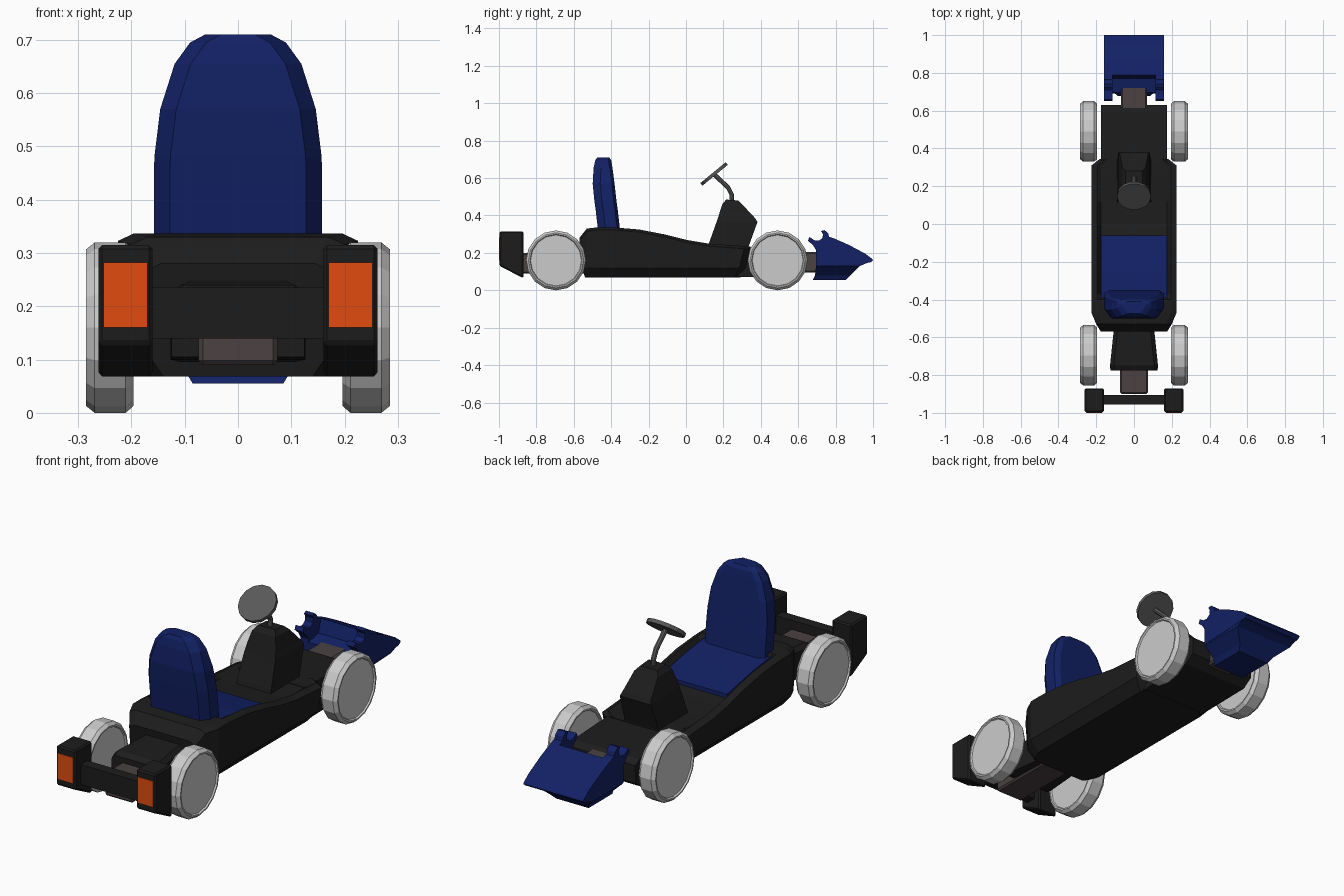
import bpy, bmesh, math
from mathutils import Vector


def material(name, rgb):
    m = bpy.data.materials.new(name)
    m.diffuse_color = (*rgb, 1)
    return m


BLACK = material("black", (0.012, 0.012, 0.012))
BLUE = material("blue", (0.006, 0.015, 0.13))
ORANGE = material("orange", (0.75, 0.07, 0.005))
BROWN = material("brown", (0.07, 0.053, 0.055))
GREY = material("dark_grey", (0.1, 0.1, 0.1))


def loft(name, rings, mat=None, bevel=0):
    """Skin a list of equal-length rings and cap both ends."""
    bm = bmesh.new()
    vs = [[bm.verts.new(p) for p in r] for r in rings]
    n = len(rings[0])
    for a, b in zip(vs, vs[1:]):
        for i in range(n):
            j = (i + 1) % n
            bm.faces.new((a[i], a[j], b[j], b[i]))
    bm.faces.new(vs[0])
    bm.faces.new(vs[-1])
    bmesh.ops.recalc_face_normals(bm, faces=bm.faces[:])
    me = bpy.data.meshes.new(name)
    bm.to_mesh(me)
    bm.free()
    ob = bpy.data.objects.new(name, me)
    bpy.context.collection.objects.link(ob)
    if mat:
        me.materials.append(mat)
    if bevel:
        mod = ob.modifiers.new("bevel", "BEVEL")
        mod.width, mod.segments = bevel, 1
    return ob


def prism(name, yz, x0, x1, mat, bevel=0):
    return loft(name, [[(x, y, z) for y, z in yz] for x in (x0, x1)], mat, bevel)


def mirrored(name, yz, x0, x1, mat, bevel=0):
    for side, s in (("right", 1), ("left", -1)):
        prism(f"{side}_{name}", yz, s * x0, s * x1, mat, bevel)


def rect(y0, y1, z0, z1):
    return [(y0, z0), (y1, z0), (y1, z1), (y0, z1)]


# Tub: y at bottom, y at top, half width, rim height, floor depth below the rim
rings = []
for yb, yt, w, rim, d in [
        (-0.54, -0.57, 0.175, 0.28, 0), (-0.52, -0.53, 0.20, 0.33, 0),
        (-0.47, -0.47, 0.225, 0.337, 0), (-0.40, -0.40, 0.225, 0.337, 0),
        (-0.37, -0.37, 0.225, 0.335, 0.035), (-0.25, -0.25, 0.225, 0.325, 0.035),
        (-0.12, -0.12, 0.225, 0.30, 0.035), (0, 0, 0.225, 0.27, 0.03),
        (0.10, 0.12, 0.225, 0.25, 0.02), (0.26, 0.31, 0.225, 0.236, 0.005),
        (0.29, 0.345, 0.18, 0.233, 0.003)]:
    half = [(w * 0.8, yb, 0.068), (w, yb + (yt - yb) * 0.5, 0.12), (w, yt, rim - 0.014),
            (w - 0.03, yt, rim), (w - 0.05, yt, rim - d)]
    rings.append(half + [(-x, y, z) for x, y, z in reversed(half)])
loft("tub", rings, BLACK)

# Nose floor between the front wheels, and the central chassis beams
prism("nose_floor", [(0.25, 0.07), (0.58, 0.075), (0.63, 0.11), (0.63, 0.195),
                     (0.60, 0.215), (0.25, 0.233)], -0.175, 0.175, BLACK)
prism("front_beam", rect(0.60, 0.80, 0.095, 0.205), -0.07, 0.07, BROWN, 0.008)
prism("rear_beam", rect(-0.90, -0.50, 0.09, 0.20), -0.074, 0.074, BROWN, 0.008)

# Rear engine cover
loft("engine_cover", [[(-w, y, z0), (w, y, z0), (w, y, z1 - 0.02), (w - 0.02, y, z1),
                       (-w + 0.02, y, z1), (-w, y, z1 - 0.02)]
                      for y, w, z0, z1 in [(-0.775, 0.125, 0.105, 0.225),
                                           (-0.75, 0.127, 0.10, 0.24),
                                           (-0.54, 0.105, 0.095, 0.25)]], BLACK)

# Rear bumper with lamp pods
prism("bumper_bar", rect(-0.955, -0.905, 0.14, 0.235), -0.17, 0.17, BLACK)
mirrored("lamp_pod", [(-0.997, 0.13), (-0.87, 0.065), (-0.87, 0.315), (-0.997, 0.315)],
         0.16, 0.262, BLACK, 0.007)
mirrored("lamp", rect(-1.0, -0.985, 0.16, 0.282), 0.17, 0.252, ORANGE)

# Seat cushion and backrest
prism("seat_cushion", [(-0.42, 0.22), (-0.06, 0.22), (-0.06, 0.272), (-0.25, 0.308),
                       (-0.36, 0.322), (-0.42, 0.325)], -0.174, 0.174, BLUE)
rings = []
for z, w, yf, yb in [(0.30, 0.158, -0.35, -0.468), (0.43, 0.158, -0.365, -0.483),
                     (0.48, 0.157, -0.372, -0.49), (0.57, 0.146, -0.382, -0.499),
                     (0.655, 0.119, -0.393, -0.494), (0.695, 0.09, -0.40, -0.485),
                     (0.71, 0.062, -0.41, -0.475)]:
    half = [(w - 0.025, yf), (w, yf - 0.015), (w, yb + 0.04), (w - 0.03, yb)]
    rings.append([(x, y, z) for x, y in half] + [(-x, y, z) for x, y in reversed(half)])
loft("seat_back", rings, BLUE)

# Steering pedestal: the slices run from its base to its crown
loft("steering_pedestal", [[(-w, yb, zb), (w, yb, zb), (w, yf, zf), (-w, yf, zf)]
                           for w, yb, zb, yf, zf in [
                               (0.092, 0.11, 0.20, 0.33, 0.20), (0.09, 0.122, 0.25, 0.335, 0.235),
                               (0.082, 0.165, 0.37, 0.382, 0.365), (0.075, 0.178, 0.41, 0.37, 0.385),
                               (0.062, 0.195, 0.462, 0.30, 0.46), (0.045, 0.215, 0.485, 0.28, 0.48)]],
     BLACK)

# Steering rod: a round tube along a bent path
path = [Vector((0, y, z)) for y, z in [(0.243, 0.46), (0.245, 0.51), (0.225, 0.55), (0.15, 0.62)]]
rings = []
for i, p in enumerate(path):
    t = (path[min(i + 1, 3)] - path[max(i - 1, 0)]).normalized()
    side = Vector((1, 0, 0))
    up = t.cross(side)
    rings.append([p + 0.012 * (math.cos(a) * side + math.sin(a) * up)
                  for a in (k * math.tau / 8 for k in range(8))])
loft("steering_rod", rings, GREY)

# Steering wheel: tilted flat disc
axis = Vector((0, -0.635, 0.772))
up = Vector((0, 0.772, 0.635))
centre = Vector((0, 0.15, 0.622))
loft("steering_wheel", [[centre + axis * h + 0.09 * (math.cos(a) * Vector((1, 0, 0)) + math.sin(a) * up)
                         for a in (k * math.tau / 14 for k in range(14))]
                        for h in (-0.009, 0.009)], GREY)

# Wheels: sixteen-sided lathe with chamfered tread and recessed hub faces
profile = [(0.203, 0.136), (0.196, 0.14), (0.196, 0.147), (0.211, 0.16), (0.269, 0.16),
           (0.285, 0.147), (0.285, 0.14), (0.278, 0.136)]
for end, yc in (("front", 0.49), ("rear", -0.695)):
    for side, s in (("right", 1), ("left", -1)):
        loft(f"{end}_{side}_wheel",
             [[(s * x, yc + r * math.cos(k * math.tau / 16), 0.16 + r * math.sin(k * math.tau / 16))
               for k in range(16)] for x, r in profile])

# Front fairing: hooked cheeks, a middle slab cut back behind, and a tapered keel
wedge = [(0.79, 0.278), (0.87, 0.243), (0.96, 0.195), (0.995, 0.168), (1.0, 0.16),
         (0.985, 0.148), (0.85, 0.14), (0.695, 0.135)]
hook = [(0.695, 0.215), (0.68, 0.24), (0.652, 0.265), (0.66, 0.285), (0.685, 0.268),
        (0.71, 0.265), (0.73, 0.28), (0.732, 0.30), (0.722, 0.317), (0.74, 0.322),
        (0.76, 0.305), (0.765, 0.286)]
mirrored("fairing_cheek", wedge + hook, 0.115, 0.158, BLUE)
prism("fairing_slab", wedge + [(0.695, 0.20), (0.77, 0.215)], -0.115, 0.115, BLUE)
loft("fairing_keel", [[(-w, y0, z), (w, y0, z), (w, y1, z), (-w, y1, z)]
                      for z, w, y0, y1 in [(0.145, 0.157, 0.695, 0.965), (0.13, 0.155, 0.695, 0.93),
                                           (0.08, 0.10, 0.69, 0.88), (0.055, 0.085, 0.677, 0.855)]],
     BLUE)
